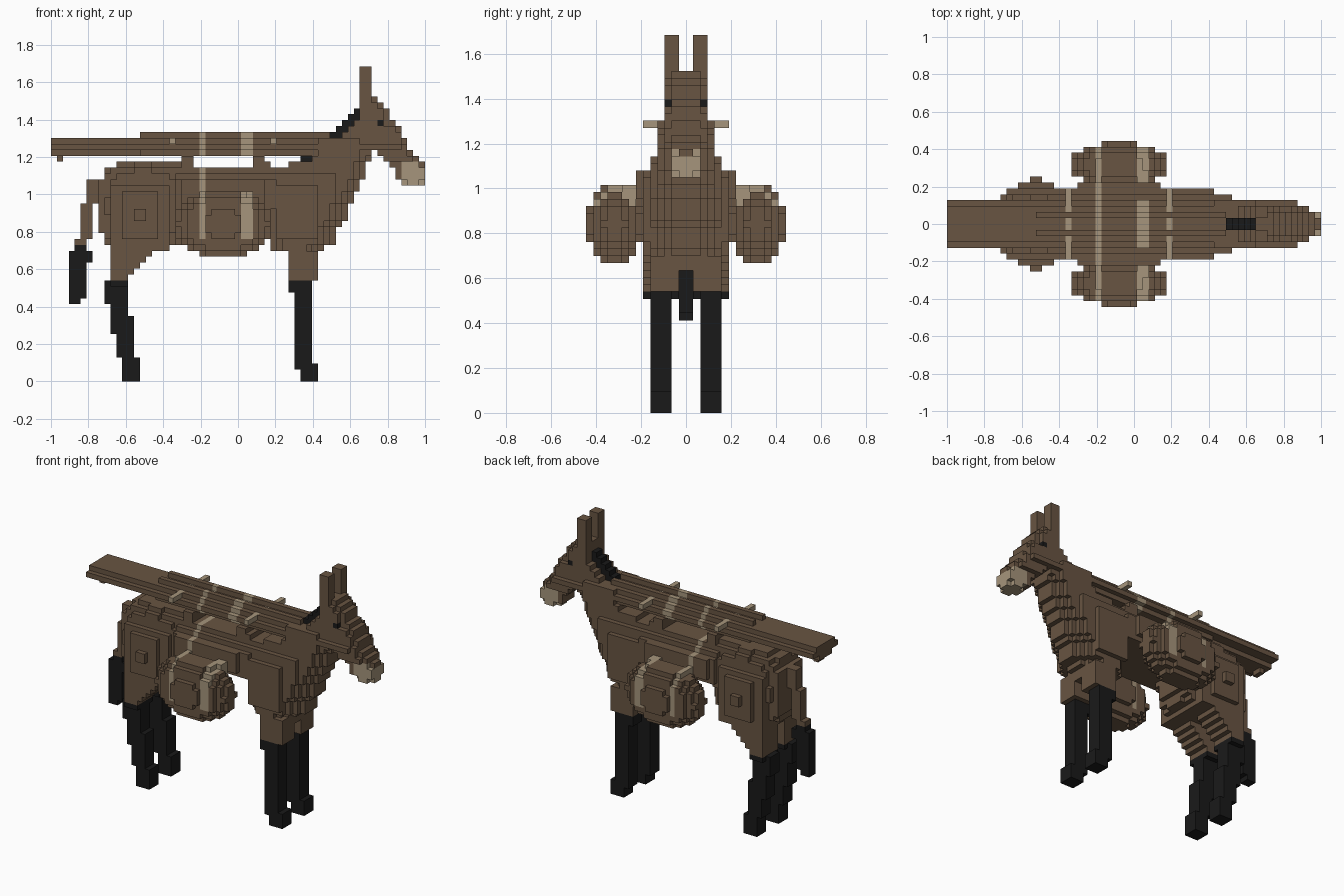
import bpy, bmesh

if "Cube" in bpy.data.objects:
    bpy.data.objects.remove(bpy.data.objects["Cube"], do_unlink=True)

V = 2 / 63          # size of one block; the model is 63 blocks long
BROWN, PALE, BLACK = 0, 1, 2


def material(name, rgb):
    m = bpy.data.materials.new(name)
    m.use_nodes = True
    m.diffuse_color = (*rgb, 1)
    bsdf = m.node_tree.nodes["Principled BSDF"]
    bsdf.inputs["Base Color"].default_value = (*rgb, 1)
    bsdf.inputs["Roughness"].default_value = 0.9
    return m


MATS = [material("brown hide", (0.138, 0.089, 0.054)),
        material("pale tan", (0.38, 0.30, 0.20)),
        material("black hair", (0.010, 0.010, 0.010))]


# Parts are sets of blocks {(i, j, k): colour}; j counts outward from the mid plane.
def box(c, i0, i1, j0, j1, k0, k1, mat=BROWN):
    for i in range(i0, i1):
        for j in range(j0, j1):
            for k in range(k0, k1):
                c[i, j, k] = mat


def blob(c, centre, radii, power):
    span = [range(int(a - r) - 1, int(a + r) + 2) for a, r in zip(centre, radii)]
    for i in span[0]:
        for j in span[1]:
            for k in span[2]:
                d = sum(abs((p + 0.5 - a) / r) ** power
                        for p, a, r in zip((i, j, k), centre, radii))
                if d <= 1 and j >= 0:
                    c[i, j, k] = BROWN


SIDES = [((1, 0, 0), ((1, 0, 0), (1, 1, 0), (1, 1, 1), (1, 0, 1))),
         ((-1, 0, 0), ((0, 0, 0), (0, 0, 1), (0, 1, 1), (0, 1, 0))),
         ((0, 1, 0), ((0, 1, 0), (0, 1, 1), (1, 1, 1), (1, 1, 0))),
         ((0, -1, 0), ((0, 0, 0), (1, 0, 0), (1, 0, 1), (0, 0, 1))),
         ((0, 0, 1), ((0, 0, 1), (1, 0, 1), (1, 1, 1), (0, 1, 1))),
         ((0, 0, -1), ((0, 0, 0), (0, 1, 0), (1, 1, 0), (1, 0, 0)))]


def build(name, half, sides=(1, -1)):
    """Mirror the blocks over the mid plane and skin the exposed sides."""
    cells = {}
    for (i, j, k), m in half.items():
        for s in sides:
            cells[i, j if s > 0 else -j - 1, k] = m
    bm, verts = bmesh.new(), {}
    for (i, j, k), m in cells.items():
        for (a, b, d), corners in SIDES:
            if (i + a, j + b, k + d) in cells:
                continue
            quad = []
            for x, y, z in corners:
                p = (i + x, j + y, k + z)
                if p not in verts:
                    verts[p] = bm.verts.new(((p[0] - 31.5) * V, p[1] * V, p[2] * V))
                quad.append(verts[p])
            bm.faces.new(quad).material_index = m
    me = bpy.data.meshes.new(name)
    bm.to_mesh(me)
    bm.free()
    for m in MATS:
        me.materials.append(m)
    bpy.context.collection.objects.link(bpy.data.objects.new(name, me))


def strap(c, columns, k_min):
    """Colour strap bands around a part."""
    for p in c:
        if p[0] in columns and p[2] >= k_min:
            c[p] = PALE


# Rump with stepped haunches and tapering thighs
rump = {}
blob(rump, (15.5, 0, 29.5), (7.7, 5.6, 7.7), 3)
for w, i0, i1, k0, k1 in ((5, 10, 20, 22, 34), (6, 10, 20, 22, 33),
                          (7, 12, 18, 24, 32), (8, 14, 16, 27, 29)):
    box(rump, i0, i1, 0, w, k0, k1)
for n in range(5):
    box(rump, 10, 13 + n, 1, 6, 17 + n, 18 + n)
box(rump, 8, 10, 0, 4, 25, 34)
box(rump, 11, 22, 0, 3, 35, 37)
build("rump", rump)

# Back between rump and chest, open underneath, with the strapped pack cloth
back = {}
for w, k0, k1 in ((6, 29, 34), (5, 34, 35), (4, 35, 36)):
    box(back, 21, 38, 0, w, k0, k1)
box(back, 22, 36, 6, 7, 30, 34)
box(back, 22, 24, 0, 4, 36, 38)
box(back, 34, 36, 0, 4, 36, 38)
box(back, 36, 37, 0, 4, 36, 37)
strap(back, (25,), 30)
build("back_and_pack_cloth", back)

# Chest, shoulders and neck: rows of (k0, k1, back, front, half width)
chest = {}
for k0, k1, i0, i1, w in ((20, 22, 40, 45, 5), (22, 23, 37, 46, 5), (23, 26, 37, 48, 5),
                          (26, 27, 37, 49, 5), (27, 30, 37, 50, 5), (30, 32, 37, 51, 5),
                          (32, 34, 37, 52, 5), (34, 35, 37, 53, 5), (35, 36, 38, 53, 4),
                          (36, 37, 40, 53, 4), (37, 38, 44, 54, 4), (38, 41, 45, 54, 4)):
    for i in range(i0, i1):
        front = 2 + i1 - 1 - i if i1 > 45 else 6
        rear = 3 + i - 37 if k0 < 29 else 6
        box(chest, i, i + 1, 0, min(w, front, rear, 5 if i < 48 else 4), k0, k1)
for k in range(41, 46):
    box(chest, k + 8, 55, 0, 3, k, k + 1)
box(chest, 38, 45, 5, 6, 24, 33)
box(chest, 40, 45, 1, 5, 17, 20)
build("chest_and_neck", chest)

# Head: columns of (i0, i1, bottom, top, half width), cheeks lower than the crown
head = {}
for i0, i1, k0, k1, w in ((52, 54, 38, 48, 3), (54, 55, 39, 48, 3), (55, 56, 38, 47, 3),
                          (56, 57, 37, 46, 3), (57, 58, 36, 44, 3), (58, 59, 34, 43, 3),
                          (59, 60, 33, 41, 3), (60, 61, 33, 39, 3), (61, 62, 33, 38, 2),
                          (62, 63, 33, 37, 2)):
    box(head, i0, i1, 0, 2, k0, k1)
    if w == 3:
        box(head, i0, i1, 2, 3, max(k0, 37), min(k1 - (i0 > 53), 43 if i0 > 55 else 48))
for i, j, k in head:                      # pale muzzle below a brown nose bridge
    if i >= 59 and k < 37 and not (j < 1 and k >= 36):
        head[i, j, k] = PALE
for corner in ((62, 1, 33), (62, 1, 36), (59, 1, 33)):
    del head[corner]
head[55, 2, 43] = BLACK                   # eyes
build("head", head)

ear = {}
box(ear, 52, 54, 1, 3, 48, 53)
build("left_side_ear", ear, (1,))
build("right_side_ear", ear, (-1,))

# Mane stepping down the back of the neck
mane = {}
for k in range(41, 46):
    box(mane, k + 6, k + 8, 0, 1, k, k + 1, BLACK)
box(mane, 42, 44, 0, 1, 37, 38, BLACK)
build("mane", mane)

# Tail with a black tuft
tail = {}
box(tail, 6, 9, 0, 1, 30, 34)
box(tail, 5, 7, 0, 1, 24, 30)
box(tail, 4, 6, 0, 1, 23, 24)
box(tail, 3, 5, 0, 1, 13, 22, BLACK)
box(tail, 5, 6, 0, 1, 14, 23, BLACK)
box(tail, 4, 5, 0, 1, 22, 23, BLACK)
box(tail, 6, 7, 0, 1, 20, 22, BLACK)
build("tail", tail)

# Legs: rows of (back, front, bottom, top)
LEGS = {"front_leg": ((42, 45, 0, 2), (41, 45, 2, 3), (41, 44, 3, 17), (40, 41, 15, 17)),
        "rear_leg": ((12, 15, 0, 4), (11, 14, 4, 8), (10, 14, 8, 11),
                     (10, 13, 11, 13), (9, 13, 13, 17))}
for name, rows in LEGS.items():
    leg = {}
    for i0, i1, k0, k1 in rows:
        box(leg, i0, i1, 2, 5, k0, k1, BLACK)
    if name == "rear_leg":
        box(leg, 10, 13, 1, 6, 16, 17, BLACK)
    build("left_side_" + name, leg, (1,))
    build("right_side_" + name, leg, (-1,))

# Rounded saddle bags hung from two straps
bag = {}
blob(bag, (29, 10, 26.5), (8.2, 3.85, 5.8), 2)
box(bag, 25, 26, 7, 9, 30, 32)
box(bag, 32, 34, 7, 9, 30, 32)
strap(bag, (25, 32, 33), 24)
build("left_side_saddle_bag", bag, (1,))
build("right_side_saddle_bag", bag, (-1,))

# Long load of planks on the back, with ridges, straps and cross rods
load = {}
box(load, 0, 59, 0, 4, 39, 40)
box(load, 0, 59, 0, 3, 40, 41)
box(load, 0, 15, 0, 2, 38, 39)
box(load, 15, 54, 0, 3, 38, 39)
box(load, 15, 47, 1, 2, 41, 42)
box(load, 1, 2, 0, 1, 37, 38)
strap(load, (25, 32, 33), 38)
for i in (20, 37):
    box(load, i, i + 1, 0, 6, 40, 41, PALE)
build("plank_load", load)
